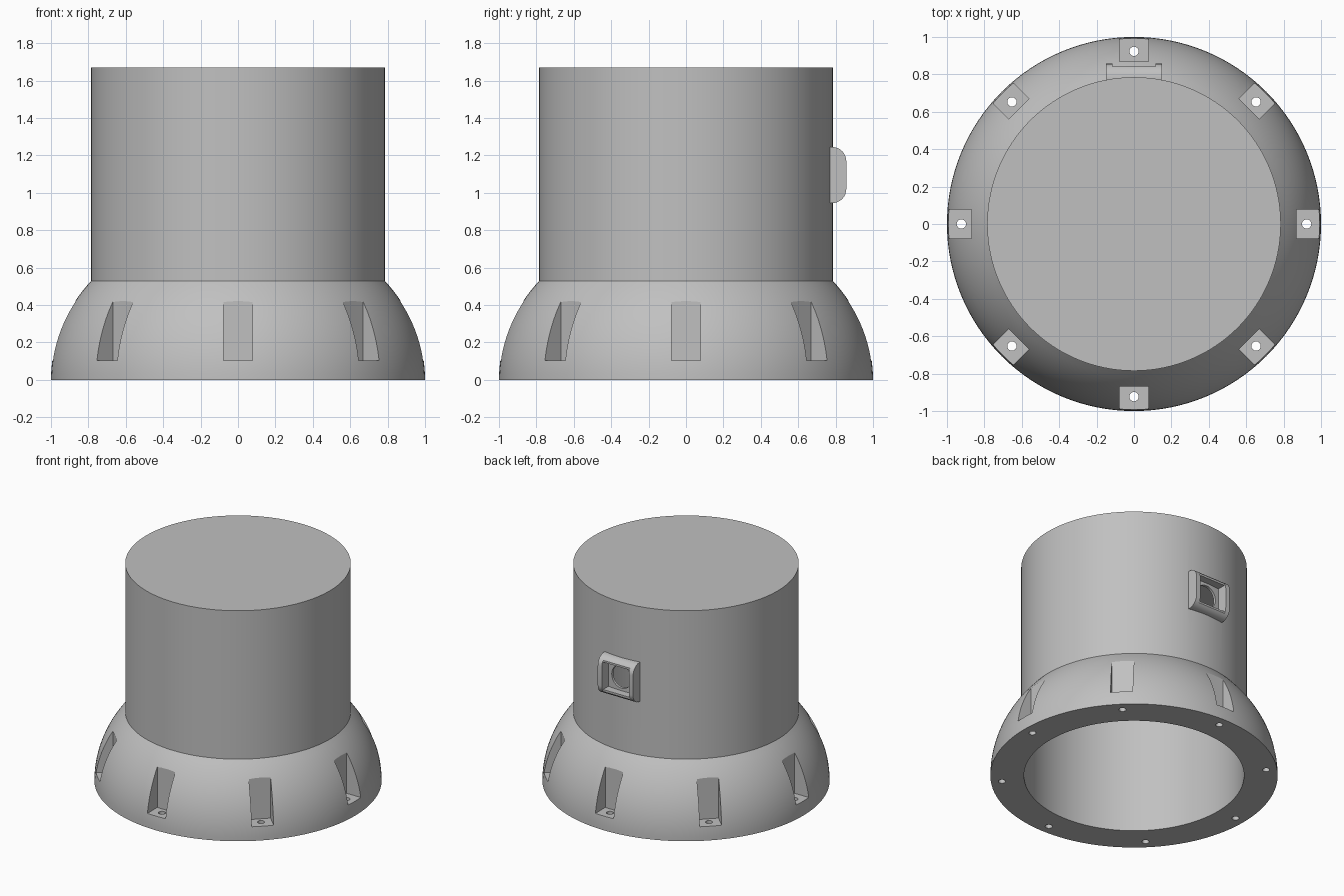
import bpy, bmesh
from math import pi, sin, cos, sqrt
from mathutils import Matrix, Vector

default = bpy.data.objects.get("Cube")
if default:
    bpy.data.objects.remove(default, do_unlink=True)

grey = bpy.data.materials.new("plain grey")
grey.use_nodes = True
colour = (0.53, 0.53, 0.53, 1)
grey.diffuse_color = colour
grey.node_tree.nodes["Principled BSDF"].inputs["Base Color"].default_value = colour

OUTER, INNER = 0.785, 0.766      # barrel wall
TOP, SKIRT = 1.67, 0.53          # barrel top, dome top
PORT_Z = 1.095                   # centre height of the rear port


def make(name, bm):
    bmesh.ops.recalc_face_normals(bm, faces=bm.faces)
    mesh = bpy.data.meshes.new(name)
    bm.to_mesh(mesh)
    bm.free()
    mesh.materials.append(grey)
    obj = bpy.data.objects.new(name, mesh)
    bpy.context.collection.objects.link(obj)
    return obj


def add_box(bm, low, high, turn=0):
    low, high = Vector(low), Vector(high)
    place = Matrix.Translation((low + high) / 2) @ Matrix.Diagonal((high - low).to_4d())
    bmesh.ops.create_cube(bm, size=1, matrix=Matrix.Rotation(turn, 4, 'Z') @ place)


def combine(target, tool, operation):
    mod = target.modifiers.new(operation.lower(), 'BOOLEAN')
    mod.operation, mod.solver, mod.object = operation, 'EXACT', tool
    bpy.ops.object.select_all(action='DESELECT')
    bpy.context.view_layer.objects.active = target
    target.select_set(True)
    bpy.ops.object.modifier_apply(modifier=mod.name)
    bpy.data.objects.remove(tool, do_unlink=True)


# Hollow housing: domed skirt, barrel and closed top, turned about z
height = SKIRT / sqrt(1 - OUTER ** 2)
dome = [(sqrt(1 - (SKIRT * i / 16 / height) ** 2), SKIRT * i / 16) for i in range(17)]
profile = [(0, TOP - 0.02), (INNER, TOP - 0.02), (INNER, 0)] + dome + [(OUTER, TOP), (0, TOP)]
bm = bmesh.new()
verts = [bm.verts.new((r, 0, z)) for r, z in profile]
edges = [bm.edges.new(pair) for pair in zip(verts, verts[1:])]
bmesh.ops.spin(bm, geom=verts + edges, cent=(0, 0, 0), axis=(0, 0, 1),
               angle=2 * pi, steps=128, use_duplicate=False)
bmesh.ops.remove_doubles(bm, verts=bm.verts, dist=0.0001)
bmesh.ops.dissolve_limit(bm, angle_limit=0.001, verts=bm.verts, edges=bm.edges)
housing = make("housing", bm)

# Eight bolt pockets and their through holes
pockets, holes = bmesh.new(), bmesh.new()
for i in range(8):
    turn = i * pi / 4
    add_box(pockets, (0.87, -0.077, 0.105), (1.1, 0.077, 0.6), turn)
    bmesh.ops.create_cone(holes, cap_ends=True, segments=24, radius1=0.025, radius2=0.025, depth=0.4,
                          matrix=Matrix.Translation((0.923 * cos(turn), 0.923 * sin(turn), 0.1)))
combine(housing, make("pocket_cutter", pockets), 'DIFFERENCE')
combine(housing, make("bolt_hole_cutter", holes), 'DIFFERENCE')

# Rear port frame: rounded side profile stretched across x
bm = bmesh.new()
radius, half, back, front = 0.075, 0.15, 0.768, 0.857
outline = [(back, -half)]
for sign, start in ((-1, -pi / 2), (1, 0)):
    for i in range(9):
        a = start + i * pi / 16
        outline.append((front - radius + radius * cos(a), sign * (half - radius) + radius * sin(a)))
outline.append((back, half))
face = bm.faces.new([bm.verts.new((-half, y, PORT_Z + z)) for y, z in outline])
grown = bmesh.ops.extrude_face_region(bm, geom=[face])
bmesh.ops.translate(bm, vec=(2 * half, 0, 0),
                    verts=[v for v in grown["geom"] if isinstance(v, bmesh.types.BMVert)])
port = make("port_frame", bm)

# Lowered lips between the side cheeks, then the square window
for low, high, tall in ((0.842, 1, 0.2), (0.7, 1, 0.105)):
    bm = bmesh.new()
    add_box(bm, (-0.115, low, PORT_Z - tall), (0.115, high, PORT_Z + tall))
    combine(port, make("window_cutter", bm), 'DIFFERENCE')
combine(housing, port, 'UNION')

# Round opening through the barrel wall
bm = bmesh.new()
bmesh.ops.create_cone(bm, cap_ends=True, segments=48, radius1=0.085, radius2=0.085, depth=0.4,
                      matrix=Matrix.Translation((0, 0.8, PORT_Z)) @ Matrix.Rotation(pi / 2, 4, 'X'))
combine(housing, make("opening_cutter", bm), 'DIFFERENCE')

housing.select_set(True)
bpy.context.view_layer.objects.active = housing
bpy.ops.object.shade_smooth_by_angle(angle=pi / 7)
